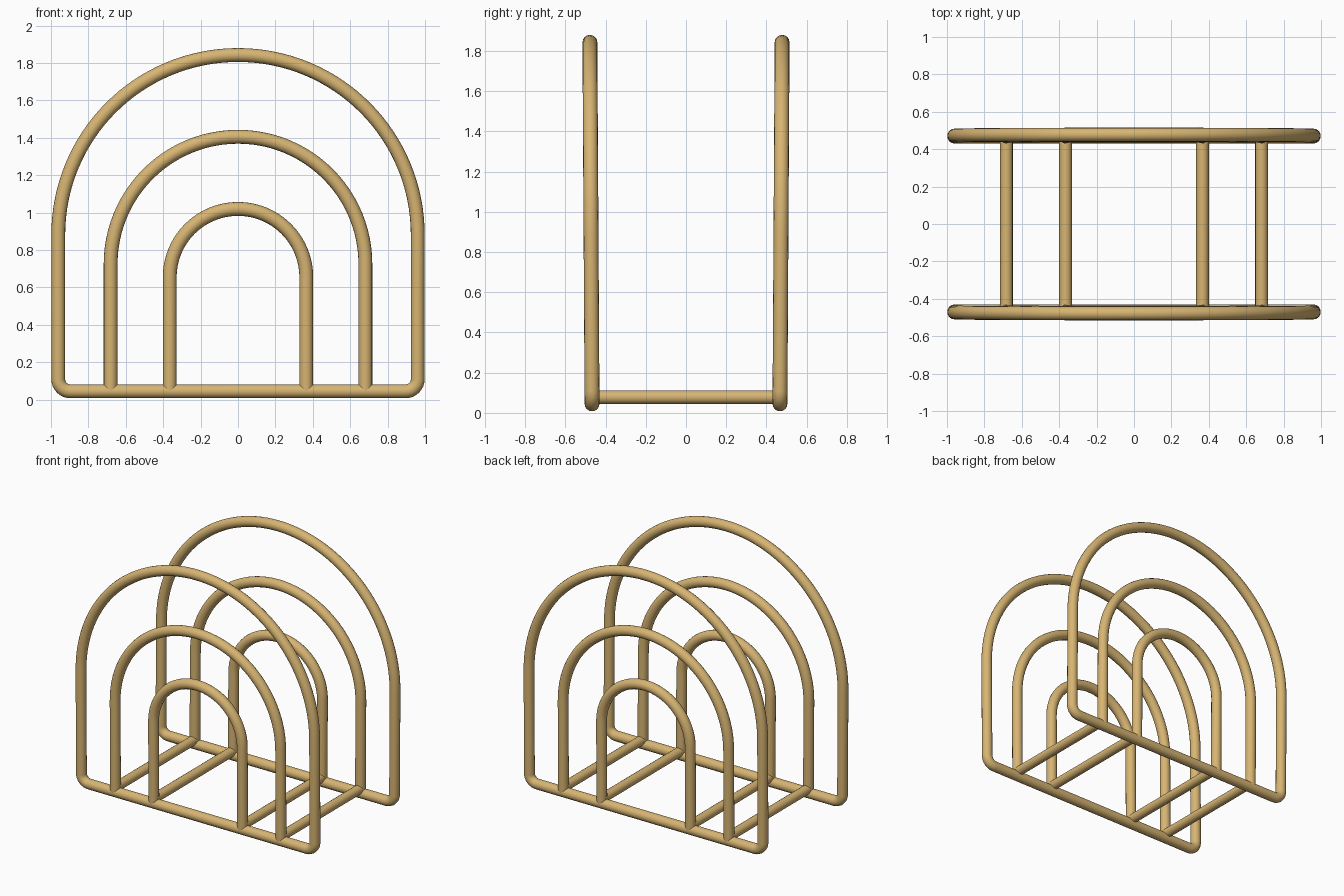
import bpy, math

if "Cube" in bpy.data.objects:
    bpy.data.objects.remove(bpy.data.objects["Cube"])

R = 0.037          # rod radius
BASE_Z = 0.045     # centre height of the bottom rods

wood = bpy.data.materials.new("light_tan")
wood.diffuse_color = (0.68, 0.46, 0.17, 1)
wood.use_nodes = True
wood.node_tree.nodes["Principled BSDF"].inputs["Base Color"].default_value = wood.diffuse_color


def rod(name, points, radius=R, closed=False):
    """Sweep a round rod along a path and turn it into a smooth mesh."""
    curve = bpy.data.curves.new(name, 'CURVE')
    curve.dimensions = '3D'
    curve.bevel_depth = radius
    curve.bevel_resolution = 6
    curve.use_fill_caps = True
    sp = curve.splines.new('POLY')
    sp.points.add(len(points) - 1)
    for p, co in zip(sp.points, points):
        p.co = (*co, 1)
    sp.use_cyclic_u = closed
    curve.materials.append(wood)
    ob = bpy.data.objects.new(name, curve)
    bpy.context.collection.objects.link(ob)
    bpy.ops.object.select_all(action='DESELECT')
    ob.select_set(True)
    bpy.context.view_layer.objects.active = ob
    bpy.ops.object.convert(target='MESH')
    bpy.ops.object.shade_smooth_by_angle(angle=math.radians(50))
    return ob


def arc(cx, cz, r, a0, a1, n):
    return [(cx + r * math.cos(math.radians(a0 + (a1 - a0) * i / n)),
             cz + r * math.sin(math.radians(a0 + (a1 - a0) * i / n)))
            for i in range(n + 1)]


def place(path, side):
    """Put an x-z path on the front or back panel, which leans slightly outward."""
    return [(x, side * (0.467 + 0.006 * z), z) for x, z in path]


HALF = 0.961       # half width of the outer hoop
CORNER = 0.065     # bend radius of the bottom corners

for label, side in (("front", -1), ("back", 1)):
    # Outer hoop: bottom rod, rounded corners and large arch in one loop
    c = HALF - CORNER
    hoop = (arc(c, BASE_Z + CORNER, CORNER, -90, 0, 8)
            + arc(0, 0.882, HALF, 0, 180, 64)
            + arc(-c, BASE_Z + CORNER, CORNER, 180, 270, 8))
    rod(label + "_outer_hoop", place(hoop, side), closed=True)

    # Nested middle and inner arches
    for part, r, cz in (("middle", 0.681, 0.725), ("inner", 0.365, 0.655)):
        path = [(r, BASE_Z)] + arc(0, cz, r, 0, 180, 48) + [(-r, BASE_Z)]
        rod(f"{label}_{part}_arch", place(path, side))

# Cross rods joining the two panels
for side, sx in (("left", -1), ("right", 1)):
    for part, x in (("outer", 0.682), ("inner", 0.366)):
        rod(f"{side}_{part}_cross_rod",
            [(sx * x, -0.467, 0.078), (sx * x, 0.467, 0.078)], radius=0.034)
